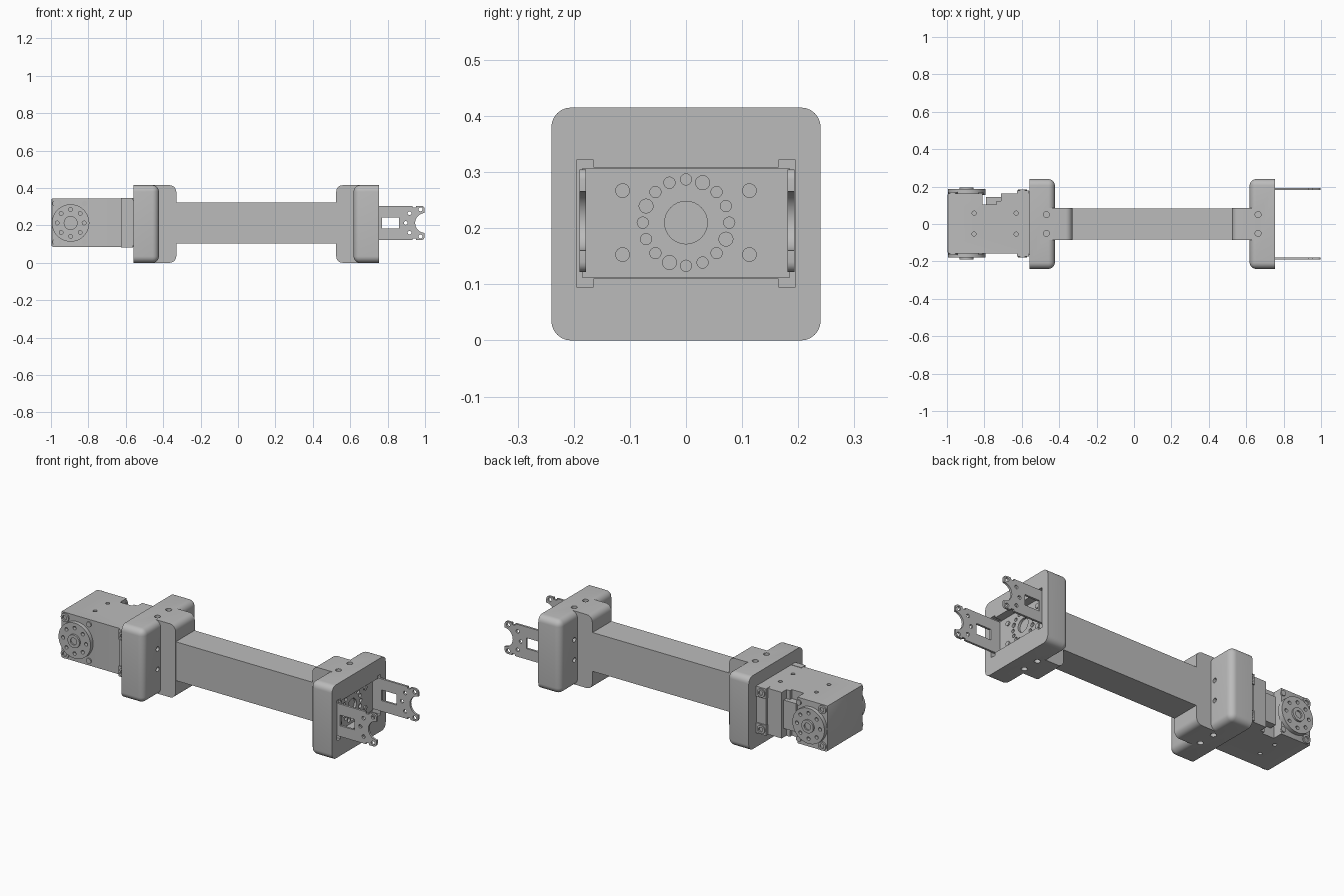
import bpy, bmesh, math
from mathutils import Matrix, Vector

if "Cube" in bpy.data.objects:
    bpy.data.objects.remove(bpy.data.objects["Cube"])

grey = bpy.data.materials.new("machined_grey")
grey.use_nodes = True
COLOUR = (0.5, 0.5, 0.5, 1)
grey.diffuse_color = COLOUR
grey.node_tree.nodes["Principled BSDF"].inputs["Base Color"].default_value = COLOUR

ZC = 0.21  # height of the long axis
TURN = {"x": Matrix.Rotation(math.pi / 2, 4, "Y"),
        "y": Matrix.Rotation(math.pi / 2, 4, "X"),
        "z": Matrix.Identity(4)}


def box(bm, x, y, z):
    size = (x[1] - x[0], y[1] - y[0], z[1] - z[0])
    mid = Vector((sum(x) / 2, sum(y) / 2, sum(z) / 2))
    mat = Matrix.Translation(mid) @ Matrix.Diagonal((*size, 1))
    return bmesh.ops.create_cube(bm, size=1, matrix=mat)["verts"]


def rod(bm, centre, axis, radius, length, sides=24):
    bmesh.ops.create_cone(bm, cap_ends=True, segments=sides, radius1=radius,
                          radius2=radius, depth=length,
                          matrix=Matrix.Translation(centre) @ TURN[axis])


def make(name, bm):
    mesh = bpy.data.meshes.new(name)
    bm.to_mesh(mesh)
    bm.free()
    mesh.materials.append(grey)
    obj = bpy.data.objects.new(name, mesh)
    bpy.context.collection.objects.link(obj)
    return obj


def combine(obj, bm, operation="DIFFERENCE"):
    """Apply a boolean with the given tool shape, then drop the tool."""
    tool = make("tool", bm)
    tool.hide_render = True
    mod = obj.modifiers.new("boolean", "BOOLEAN")
    mod.operation, mod.object, mod.solver = operation, tool, "EXACT"
    mod.use_self = True
    bpy.context.view_layer.update()
    graph = bpy.context.evaluated_depsgraph_get()
    mesh = bpy.data.meshes.new_from_object(obj.evaluated_get(graph))
    obj.modifiers.clear()
    obj.data = mesh
    bpy.data.objects.remove(tool)


def round_edges(bm, rule, radius, segments=6):
    edges = [e for e in bm.edges if rule(*[v.co for v in e.verts])]
    bmesh.ops.bevel(bm, geom=edges, offset=radius, segments=segments,
                    profile=0.5, affect="EDGES")


def span(a, b):
    return (min(a, b), max(a, b))


# Beam between the two ends
bm = bmesh.new()
box(bm, (-0.4, 0.6), (-0.084, 0.084), (0.103, 0.322))
make("beam", bm)


# End blocks: rounded flange, sleeve around the beam, bolt holes
def end_block(name, outer, s):
    bm = bmesh.new()
    box(bm, span(outer, outer + s * 0.137), (-0.24, 0.24), (0, 0.415))
    round_edges(bm, lambda a, b: not (abs(a.x - outer) < 0.01 and abs(b.x - outer) < 0.01), 0.035)
    block = make(name, bm)

    tip = outer + s * 0.23
    bm = bmesh.new()
    box(bm, span(outer + s * 0.08, tip), (-0.086, 0.086), (0, 0.415))
    round_edges(bm, lambda a, b: abs(a.x - tip) < 0.01 and abs(b.x - tip) < 0.01
                and abs(a.z - b.z) < 0.01, 0.035)
    combine(block, bm, "UNION")

    bm = bmesh.new()
    for side in (-1, 1):
        for z in (0, 0.415):
            rod(bm, (outer + s * 0.092, side * 0.05, z), "z", 0.016, 0.16)
        for dz in (-0.057, 0.057):
            rod(bm, (outer + s * 0.1, side * 0.113, ZC + dz), "x", 0.013, 0.14)
    combine(block, bm)
    return block


end_block("servo_end_block", -0.56, 1)
bracket_block = end_block("bracket_end_block", 0.755, -1)

# Pocket with relieved corners for the bracket
FLOOR = 0.7
bm = bmesh.new()
box(bm, (FLOOR, 0.8), (-0.195, 0.195), (0.11, 0.308))
combine(bracket_block, bm)
bm = bmesh.new()
for side in (-1, 1):
    box(bm, (FLOOR, 0.8), span(side * 0.165, side * 0.195), (0.095, 0.322))
combine(bracket_block, bm)

# Bracket base plate with a ring of holes
bm = bmesh.new()
box(bm, (FLOOR - 0.001, FLOOR + 0.013), (-0.185, 0.185), (0.112, 0.306))
base = make("bracket_base", bm)
bm = bmesh.new()
rod(bm, (FLOOR, 0, ZC), "x", 0.038, 0.1, 32)
for i in range(16):
    a = i * math.tau / 16
    rod(bm, (FLOOR, 0.077 * math.cos(a), ZC + 0.077 * math.sin(a)), "x",
        0.0125 if i % 4 == 3 else 0.01, 0.1, 16)
combine(base, bm)

# Screws holding the base
bm = bmesh.new()
for y in (-0.113, 0.113):
    for dz in (-0.057, 0.057):
        rod(bm, (FLOOR + 0.014, y, ZC + dz), "x", 0.013, 0.012)
make("base_screws", bm)


# Bracket arms: thin plates with window, holes and forked tip
def arm(name, y):
    bm = bmesh.new()
    box(bm, (FLOOR, 0.998), (y - 0.006, y + 0.006), (0.122, 0.305))
    round_edges(bm, lambda a, b: a.x > 0.99 and b.x > 0.99 and abs(a.z - b.z) < 0.01, 0.018, 4)
    plate = make(name, bm)
    bm = bmesh.new()
    box(bm, (0.77, 0.862), (y - 0.1, y + 0.1), (0.183, 0.243))
    rod(bm, (1.0, y, ZC + 0.003), "y", 0.053, 0.2, 32)
    rod(bm, (0.897, y, ZC + 0.003), "y", 0.01, 0.2, 16)
    for s in (-1, 1):
        mid = ZC + 0.003
        rod(bm, (0.917, y, mid + s * 0.052), "y", 0.01, 0.2, 16)
        rod(bm, (0.976, y, mid + s * 0.073), "y", 0.011, 0.2, 16)
        box(bm, (0.932, 0.952), (y - 0.1, y + 0.1),
            span(mid + s * 0.082, mid + s * 0.12))
    combine(plate, bm)


arm("left_bracket_arm", 0.187)
arm("right_bracket_arm", -0.184)

# Servo body with channel at the back and tapped holes
BOTTOM, TOP = 0.085, 0.345
bm = bmesh.new()
box(bm, (-0.998, -0.55), (-0.157, 0.163), (BOTTOM, TOP))
round_edges(bm, lambda a, b: a.x < -0.9 and b.x < -0.9, 0.01, 2)
body = make("servo_body", bm)
bm = bmesh.new()
box(bm, (-0.81, -0.735), (0.105, 0.3), (0, 0.5))
combine(body, bm)
bm = bmesh.new()
box(bm, (-0.76, -0.712), (0.122, 0.3), (0, 0.5))
combine(body, bm)
bm = bmesh.new()
for x in (-0.855, -0.63):
    for y in (-0.054, 0.058):
        for z in (BOTTOM, TOP):
            rod(bm, (x, y, z), "z", 0.011, 0.06, 16)
combine(body, bm)

# Cable connector inside the channel
bm = bmesh.new()
box(bm, (-0.79, -0.7), (0.08, 0.145), (0.135, 0.295))
make("servo_connector", bm)

# Mounting frame, corner pads and screws on both servo sides
frame, screws = bmesh.new(), bmesh.new()
for side, face in ((-1, -0.157), (1, 0.163)):
    box(frame, (-0.622, -0.555), span(face - side * 0.02, face + side * 0.01), (BOTTOM + 0.008, TOP - 0.008))
    for z in (BOTTOM + 0.027, TOP - 0.027):
        box(frame, (-0.625, -0.562), span(face - side * 0.02, face + side * 0.016),
            (z - 0.029, z + 0.029))
        rod(screws, (-0.596, face + side * 0.012, z), "y", 0.024, 0.02)
        rod(screws, (-0.968, face, z), "y", 0.024, 0.016)
        rod(screws, (-0.82, face, z), "y", 0.015, 0.012)
make("servo_frame", frame)
screw_set = make("servo_screws", screws)
bm = bmesh.new()
for side, face in ((-1, -0.157), (1, 0.163)):
    for z in (BOTTOM + 0.027, TOP - 0.027):
        rod(bm, (-0.596, face + side * 0.026, z), "y", 0.014, 0.02, 6)
        rod(bm, (-0.968, face + side * 0.01, z), "y", 0.014, 0.02, 6)
combine(screw_set, bm)


# Output horns
def horn(name, face, side):
    x, z = -0.895, 0.213
    bm = bmesh.new()
    rod(bm, (x, face + side * 0.008, z), "y", 0.1, 0.03, 48)
    disc = make(name, bm)
    bm = bmesh.new()
    for i in range(8):
        a = i * math.tau / 8
        rod(bm, (x + 0.072 * math.cos(a), face + side * 0.02, z + 0.072 * math.sin(a)),
            "y", 0.01, 0.03, 16)
    combine(disc, bm)
    bm = bmesh.new()
    rod(bm, (x, face + side * 0.015, z), "y", 0.037, 0.036, 32)
    hub = make(name + "_hub", bm)
    bm = bmesh.new()
    rod(bm, (x, face + side * 0.035, z), "y", 0.02, 0.02)
    combine(hub, bm)


horn("front_horn", -0.157, -1)
horn("back_horn", 0.163, 1)

# Smooth the curved surfaces, keep machined edges sharp
for obj in bpy.data.objects:
    obj.select_set(obj.type == "MESH")
bpy.context.view_layer.objects.active = body
bpy.ops.object.shade_smooth_by_angle(angle=math.radians(32))
